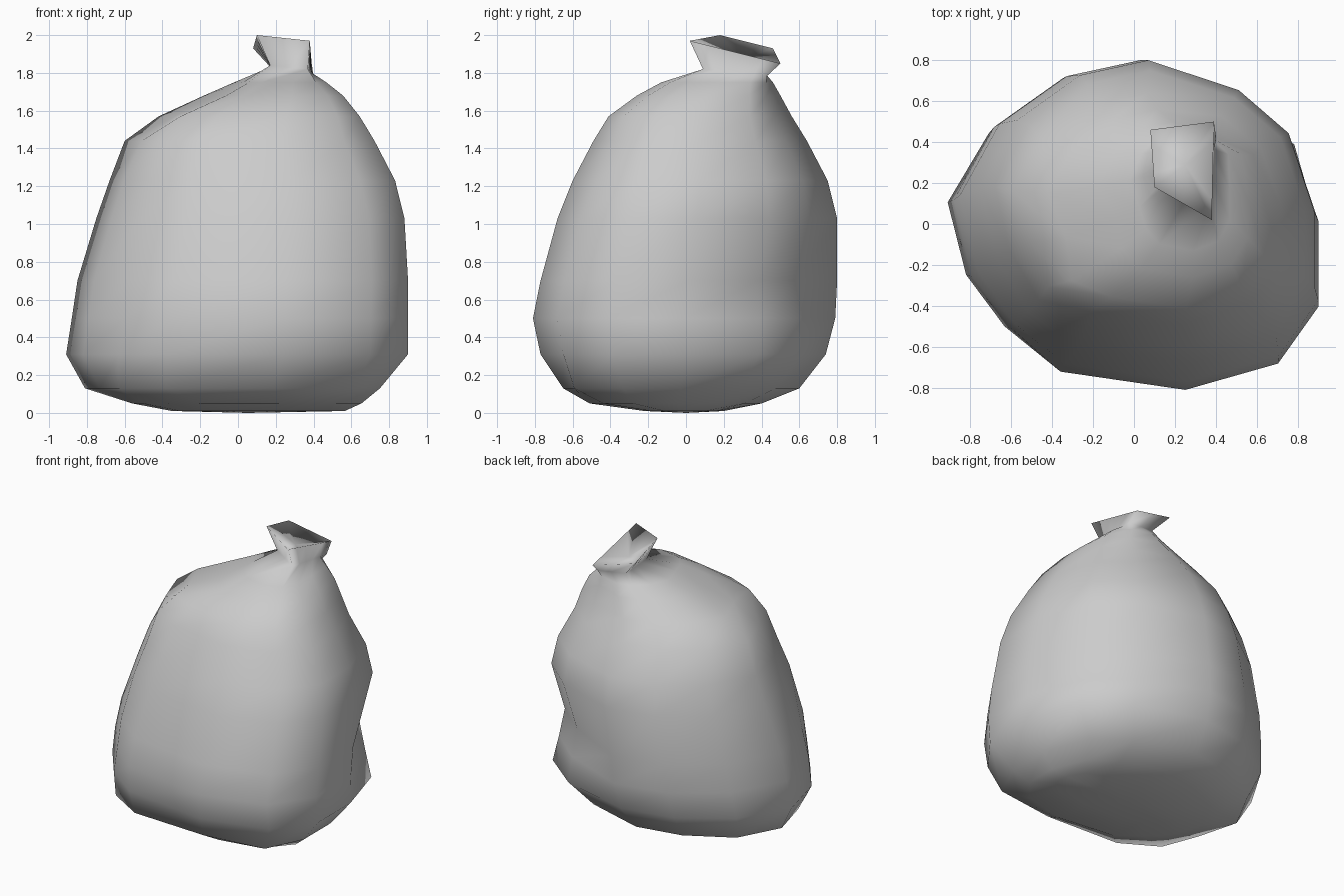
import bpy
import bmesh
from mathutils import Vector

cube = bpy.data.objects.get("Cube")
if cube:
    bpy.data.objects.remove(cube)

# Uneven plan outline of the sack, fitted to each level's extents
PLAN = [(.9, 0), (.76, .42), (.49, .65), (0, .81), (-.37, .73), (-.71, .49),
        (-.91, .13), (-.82, -.25), (-.62, -.51), (-.38, -.72), (.24, -.81),
        (.7, -.68), (.9, -.4)]
N = len(PLAN)

# Levels: z, min x, max x, min y, max y, bulges and dents by outline corner
LEVELS = [(.01, -.35, .57, -.22, .2, {}),
          (.05, -.56, .66, -.51, .4, {5: 1.06}),
          (.13, -.81, .76, -.65, .6, {5: 1.03, 8: 1.14, 9: 1.08, 11: 1.08}),
          (.31, -.91, .91, -.77, .74, {1: 1.03, 2: 1.03, 8: 1.02}),
          (.5, -.88, .91, -.81, .79, {1: .96, 2: .96}),
          (.7, -.85, .91, -.77, .8, {1: .9, 2: .9, 8: 1.02}),
          (1.03, -.75, .89, -.68, .8, {8: 1.05, 11: .99}),
          (1.23, -.68, .84, -.6, .75, {8: 1.05, 11: .97}),
          (1.44, -.6, .73, -.49, .64, {7: .96, 8: 1.07, 11: .97}),
          (1.57, -.42, .65, -.41, .56, {1: 1.05, 7: .93, 8: 1.15}),
          (1.68, -.18, .56, -.26, .5, {1: 1.1, 7: .82, 8: 1}),
          (1.75, -.02, .47, -.13, .46, {1: 1.15, 2: 1.1, 7: .9})]


def level_ring(z, x0, x1, y0, y1, bulges):
    ring = []
    for i, (x, y) in enumerate(PLAN):
        k = bulges.get(i, 1)
        u, v = x / .91 * k, y / .81 * k
        ring.append(Vector(((x0 + x1 + u * (x1 - x0)) / 2,
                            (y0 + y1 + v * (y1 - y0)) / 2, z)))
    return ring


def four_sided_ring(corners):
    """Spread the ring's points along the sides of a four-cornered loop."""
    stops = [2, 4, 8, 10, 2 + N]
    ring = [None] * N
    for side in range(4):
        a, b = Vector(corners[side]), Vector(corners[(side + 1) % 4])
        start, end = stops[side], stops[side + 1]
        for i in range(start, end):
            ring[i % N] = a.lerp(b, (i - start) / (end - start))
    return ring


# Pinched neck and flared, tilted mouth
neck = four_sided_ring([(.4, .43, 1.785), (.19, .41, 1.81),
                        (.17, .2, 1.84), (.37, .09, 1.82)])
mouth = four_sided_ring([(.39, .5, 1.85), (.08, .46, 1.93),
                         (.1, .18, 2), (.38, .02, 1.97)])
rings = [level_ring(*level) for level in LEVELS] + [neck, mouth]

# Skin the rings, close the base and sink the mouth
bm = bmesh.new()
loops = [[bm.verts.new(p) for p in ring] for ring in rings]
for low, high in zip(loops, loops[1:]):
    for i in range(N):
        j = (i + 1) % N
        bm.faces.new((low[i], low[j], high[j], high[i]))
for loop, tip in ((loops[0], (.05, 0, 0)), (loops[-1], (.25, .29, 1.87))):
    centre = bm.verts.new(tip)
    for i in range(N):
        bm.faces.new((loop[i], loop[(i + 1) % N], centre))
bmesh.ops.recalc_face_normals(bm, faces=bm.faces)
for face in bm.faces:
    face.smooth = True

mesh = bpy.data.meshes.new("sack")
bm.to_mesh(mesh)
bm.free()
sack = bpy.data.objects.new("sack", mesh)
bpy.context.collection.objects.link(sack)

# Plain grey cloth
grey = bpy.data.materials.new("grey cloth")
grey.use_nodes = True
colour = (.6, .6, .6, 1)
grey.diffuse_color = colour
grey.node_tree.nodes["Principled BSDF"].inputs["Base Color"].default_value = colour
mesh.materials.append(grey)
